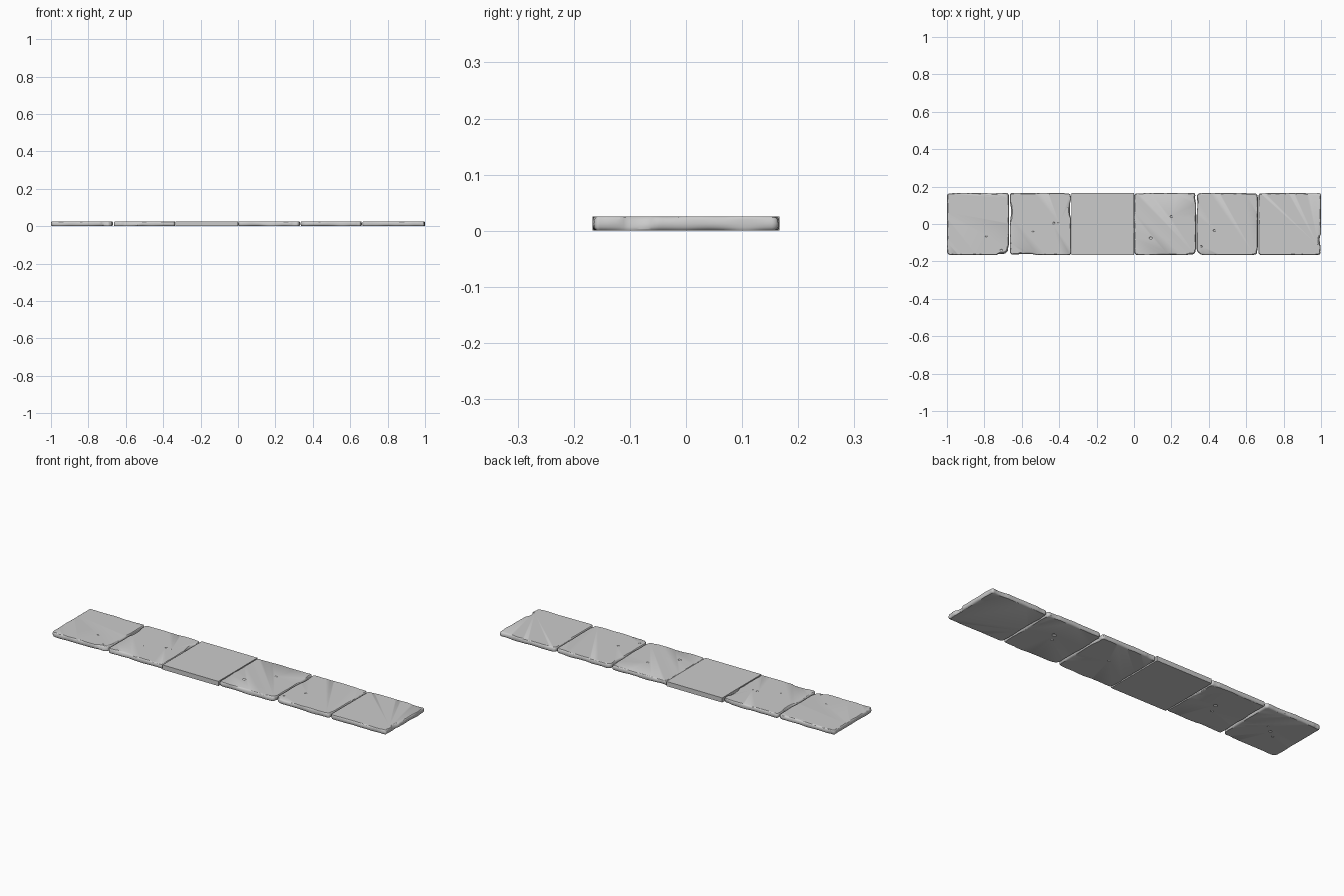
import bpy, bmesh, math
from mathutils import Vector, noise

if "Cube" in bpy.data.objects:
    bpy.data.objects.remove(bpy.data.objects["Cube"])

T, H = 0.025, 1 / 6          # slab thickness, half cell size


def outline(x0, x1, radii):
    """Rounded rectangle as (point, outward normal); radii from lower left, anticlockwise."""
    pts = []
    corners = [(x0, -H, 1, 1), (x1, -H, -1, 1), (x1, H, -1, -1), (x0, H, 1, -1)]
    for i, (cx, cy, sx, sy) in enumerate(corners):
        r = radii[i]
        c = Vector((cx + sx * r, cy + sy * r))
        for k in range(9):
            a = math.pi + i * math.pi / 2 + k * math.pi / 16
            n = Vector((math.cos(a), math.sin(a)))
            pts.append((c + n * r, n))
        # straight run to the next corner
        nx, ny, tx, ty = corners[(i + 1) % 4]
        rn = radii[(i + 1) % 4]
        end = Vector((nx + tx * rn, ny + ty * rn)) + n * rn
        start = pts[-1][0]
        for k in range(1, 44):
            pts.append((start.lerp(end, k / 44), n))
    return pts


def worn_slab(name, x0, x1, radii, chips, pits):
    """chips: x, y, radius, depth, level (1 top, 0 bottom). pits: x, y, z, radius."""
    bm = bmesh.new()
    rings = []
    for inset, z in [(.0065, 0), (.003, .0025), (.0008, .0065), (0, .0125),
                     (.0008, .0195), (.0025, .0232), (.005, T)]:
        ring = []
        for p, n in outline(x0, x1, radii):
            wear = max(.35, 1 + 1.1 * noise.noise(Vector((p.x * 14, p.y * 14, 3 if z > .012 else 9))))
            d = inset * wear
            for cx, cy, r, depth, level in chips:
                q = (p - Vector((cx, cy))).length / r
                if q < 1:
                    d += depth * (1 - q * q) ** .7 * (1 - .65 * abs(z / T - level))
            v = p - n * d
            ring.append(bm.verts.new((v.x, v.y, z)))
        rings.append(ring)
    count = len(rings[0])
    for a, b in zip(rings, rings[1:]):
        for i in range(count):
            j = (i + 1) % count
            bm.faces.new((a[i], a[j], b[j], b[i]))
    bm.faces.new(rings[0][::-1])
    bm.faces.new(rings[-1])
    me = bpy.data.meshes.new(name)
    bm.to_mesh(me)
    bm.free()
    ob = bpy.data.objects.new(name, me)
    bpy.context.collection.objects.link(ob)
    bpy.ops.object.select_all(action='DESELECT')
    # small surface pits
    for x, y, z, r in pits:
        bpy.ops.mesh.primitive_ico_sphere_add(subdivisions=2, radius=r, location=(x, y, z))
        cutter = bpy.context.object
        cutter.scale = (1.2, .9, .5)
        cutter.hide_render = True
        mod = ob.modifiers.new("pit", 'BOOLEAN')
        mod.operation = 'DIFFERENCE'
        mod.object = cutter
        bpy.context.view_layer.objects.active = ob
        bpy.ops.object.modifier_apply(modifier=mod.name)
        bpy.data.objects.remove(cutter)
    ob.select_set(True)
    bpy.context.view_layer.objects.active = ob
    bpy.ops.object.shade_smooth_by_angle(angle=math.radians(30))
    return ob


# Intact slab: a plain sharp box
bpy.ops.mesh.primitive_cube_add(size=1, location=(-H, 0, T / 2))
intact = bpy.context.object
intact.name = "intact_slab"
intact.scale = (2 * H - .001, 2 * H, T)

# Worn slabs
worn_slab("worn_slab_far_left", -1, -.669, (.022, .03, .016, .016),
          [(-.70, -H, .035, .013, 1), (-.675, -.14, .025, .008, 1),
           (-.76, H, .05, .004, 1), (-.98, .16, .02, .005, 0)],
          [(-.79, -.065, T, .005), (-.71, -.14, T, .006),
           (-.83, 0, 0, .008), (-.79, .03, 0, .005), (-.87, -.03, 0, .005)])
worn_slab("worn_slab_left", -.664, -.336, (.018, .014, .016, .014),
          [(-.664, .065, .05, .011, 1), (-.336, .08, .05, .012, 1),
           (-.57, -H, .05, .010, 1), (-.63, -H, .035, .006, 1), (-.35, H, .03, .006, 0)],
          [(-.43, .005, T, .006), (-.405, .005, T, .004), (-.54, -.04, T, .004),
           (-.48, .02, 0, .010), (-.5, -.03, 0, .006)])
worn_slab("worn_slab_centre", .001, .331, (.018, .02, .016, .016),
          [(.31, -.155, .03, .008, 1), (.331, .14, .025, .006, 1),
           (.17, -H, .06, .003, 1), (.03, H, .03, .005, 0)],
          [(.09, -.075, T, .008), (.2, .04, T, .006), (.17, .02, 0, .006)])
worn_slab("worn_slab_right", .335, .662, (.035, .016, .018, .024),
          [(.335, .10, .05, .006, 1), (.65, -.15, .025, .006, 1),
           (.63, H, .04, .005, 1), (.36, -.15, .025, .004, 1)],
          [(.43, -.035, T, .006), (.36, -.12, T, .005),
           (.52, .04, 0, .010), (.5, .0, 0, .007)])
worn_slab("worn_slab_far_right", .665, 1, (.018, .014, .014, .016),
          [(1, -.085, .03, .013, 1), (.99, -.155, .025, .004, 1),
           (.95, H, .045, .005, 1), (.69, H, .03, .004, 1), (1, -.13, .03, .004, 0)],
          [(.985, -.11, T, .004)])
